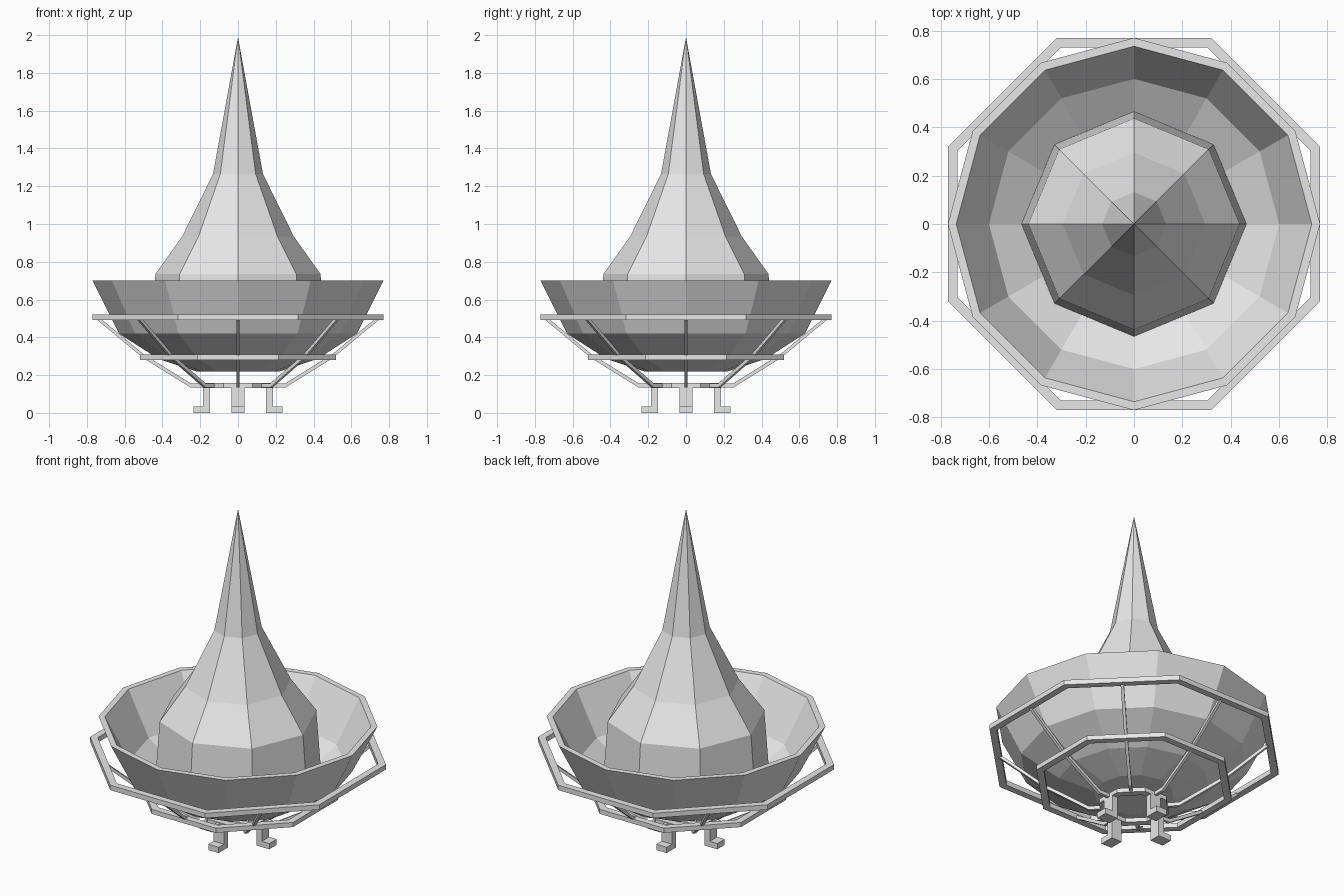
import bpy
import bmesh
from math import cos, sin, pi

cube = bpy.data.objects.get("Cube")
if cube:
    bpy.data.objects.remove(cube)

grey = bpy.data.materials.new("light grey")
grey.use_nodes = True
grey.diffuse_color = (0.8, 0.8, 0.8, 1)
grey.node_tree.nodes["Principled BSDF"].inputs["Base Color"].default_value = (0.8, 0.8, 0.8, 1)


def finish(name, bm):
    bmesh.ops.remove_doubles(bm, verts=bm.verts, dist=0.0001)
    bmesh.ops.recalc_face_normals(bm, faces=bm.faces)
    mesh = bpy.data.meshes.new(name)
    bm.to_mesh(mesh)
    bm.free()
    mesh.materials.append(grey)
    obj = bpy.data.objects.new(name, mesh)
    bpy.context.collection.objects.link(obj)
    return obj


def lathe(name, profile, sides, turn=0.0):
    """Revolve a closed (radius, z) outline around the z axis."""
    bm = bmesh.new()
    rings = []
    for i in range(sides):
        a = turn + 2 * pi * i / sides
        rings.append([bm.verts.new((r * cos(a), r * sin(a), z)) for r, z in profile])
    n = len(profile)
    for i, ring in enumerate(rings):
        after = rings[(i + 1) % sides]
        for j in range(n):
            k = (j + 1) % n
            if profile[j][0] == 0 and profile[k][0] == 0:
                continue
            bm.faces.new((ring[j], after[j], after[k], ring[k]))
    bmesh.ops.dissolve_degenerate(bm, dist=0.0001, edges=bm.edges)
    return finish(name, bm)


def octagon_ring(name, inner, outer, low, high):
    """Octagonal hoop, sized by the distance to its flat sides."""
    f = 1 / cos(pi / 8)
    lathe(name, [(inner * f, low), (outer * f, low), (outer * f, high), (inner * f, high)], 8, pi / 8)


def radial_plate(name, outline, width, angle):
    """Extrude an (r, z) outline sideways and turn it around the z axis."""
    bm = bmesh.new()
    face = bm.faces.new([bm.verts.new((r, -width / 2, z)) for r, z in outline])
    new = bmesh.ops.extrude_face_region(bm, geom=[face])["geom"]
    moved = [v for v in new if isinstance(v, bmesh.types.BMVert)]
    bmesh.ops.translate(bm, verts=moved, vec=(0, width, 0))
    obj = finish(name, bm)
    obj.rotation_euler.z = angle


# Twelve-sided bowl with a thick wall
outside = [(0, 0.22), (0.22, 0.22), (0.42, 0.285), (0.63, 0.42), (0.77, 0.70)]
inside = [(0.735, 0.70), (0.60, 0.44), (0.41, 0.315), (0.2, 0.25), (0, 0.25)]
lathe("bowl", outside + inside, 12)

# Eight-sided spire standing in the bowl
lathe("spire", [(0, 0.35), (0.465, 0.35), (0.437, 0.735), (0.295, 0.935), (0.132, 1.265), (0, 1.99)], 8)

# Supporting hoops
octagon_ring("upper_hoop", 0.73, 0.77, 0.492, 0.522)
octagon_ring("lower_hoop", 0.48, 0.52, 0.28, 0.308)
octagon_ring("base_hoop", 0.145, 0.185, 0.132, 0.158)

# Ribs joining the hoops
path = [(0.16, 0.145), (0.25, 0.145), (0.50, 0.30), (0.75, 0.507)]
half = 0.011
rib = [(r, z - half) for r, z in path] + [(r, z + half) for r, z in reversed(path)]
for i in range(8):
    radial_plate("rib_%d" % (i + 1), rib, 0.018, i * pi / 4)

# Four legs with feet turned outward
leg = [(0.148, 0), (0.235, 0), (0.235, 0.035), (0.185, 0.035), (0.185, 0.145), (0.148, 0.145)]
for i in range(4):
    radial_plate("leg_%d" % (i + 1), leg, 0.07, i * pi / 2)
